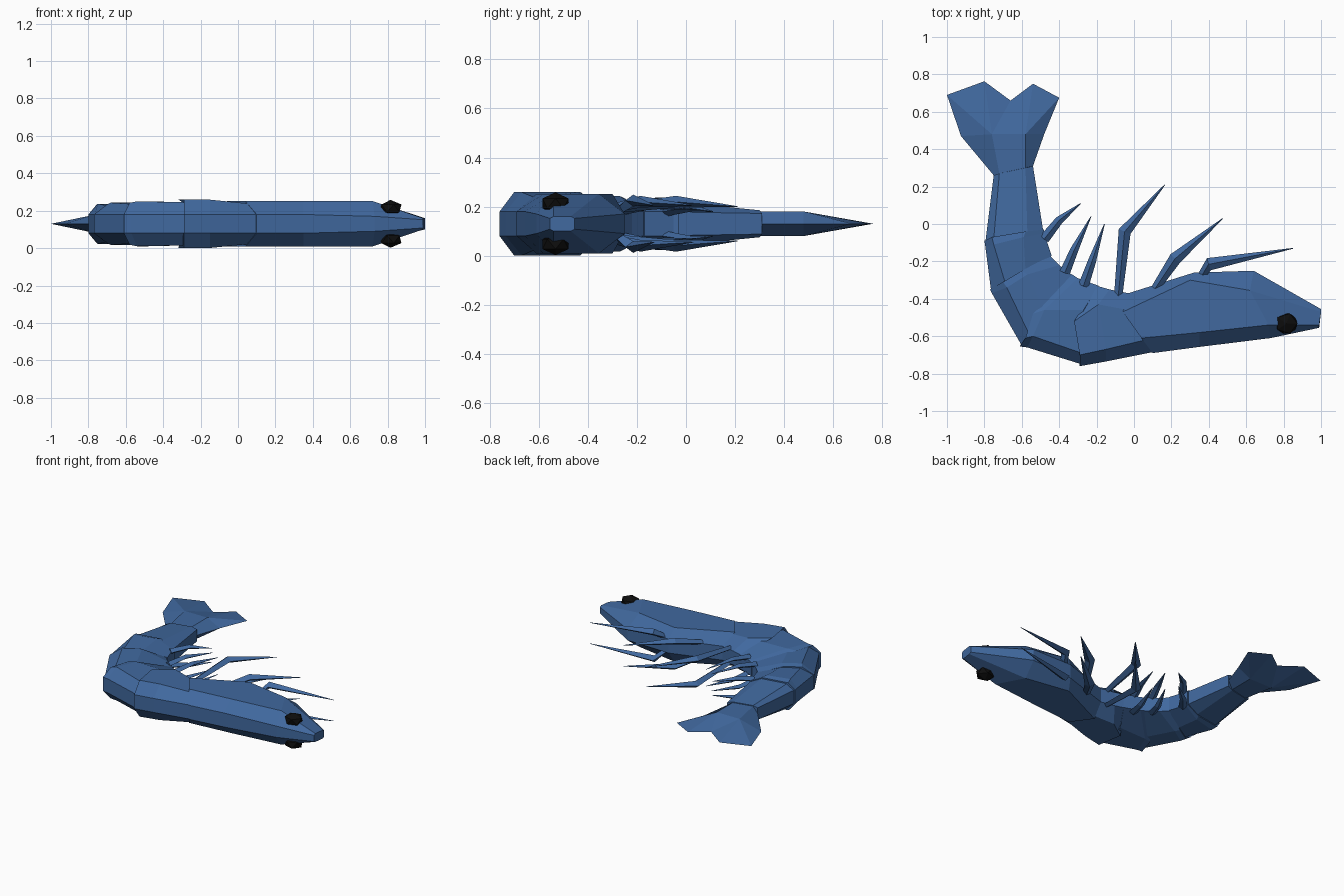
import bpy, bmesh
from mathutils import Vector

if "Cube" in bpy.data.objects:
    bpy.data.objects.remove(bpy.data.objects["Cube"])

MID = 0.13  # the animal lies on its side, symmetric about this height


def material(name, rgb):
    m = bpy.data.materials.new(name)
    m.diffuse_color = (*rgb, 1)
    m.use_nodes = True
    m.node_tree.nodes["Principled BSDF"].inputs["Base Color"].default_value = m.diffuse_color
    return m


BLUE = material("shell blue", (0.052, 0.14, 0.345))
BLACK = material("eye black", (0.004, 0.004, 0.004))


def finish(name, bm, mat):
    bmesh.ops.recalc_face_normals(bm, faces=bm.faces)
    me = bpy.data.meshes.new(name)
    bm.to_mesh(me)
    bm.free()
    me.materials.append(mat)
    ob = bpy.data.objects.new(name, me)
    bpy.context.collection.objects.link(ob)
    return ob


def loft(name, rings):
    """Skin closed rings of 3D points and cap both ends."""
    bm = bmesh.new()
    vs = [[bm.verts.new(p) for p in r] for r in rings]
    n = len(vs[0])
    for a, b in zip(vs, vs[1:]):
        for i in range(n):
            j = (i + 1) % n
            bm.faces.new((a[i], a[j], b[j], b[i]))
    bm.faces.new(vs[0])
    bm.faces.new(vs[-1])
    return finish(name, bm, BLUE)


def octagon(back, ridge1, ridge2, belly, h, edge=0.05):
    """Section from back edge over two ridges to the belly edge, mirrored in z."""
    half = [(back, edge), (ridge1, h), (ridge2, h), (belly, edge)]
    return ([(x, y, MID + z) for (x, y), z in half] +
            [(x, y, MID - z) for (x, y), z in reversed(half)])


# head shell
loft("head_shell", [
    octagon((.10, -.69), (.04, -.61), (-.06, -.47), (-.03, -.37), .121),
    octagon((.35, -.657), (.35, -.58), (.30, -.30), (.32, -.26), .122),
    octagon((.73, -.61), (.72, -.54), (.62, -.355), (.64, -.25), .121, .04),
    octagon((.99, -.555), (.99, -.54), (1.0, -.47), (1.0, -.455), .03, .022)])

# overlapping abdomen segments
segments = [
    [octagon((.10, -.685), (.06, -.62), (-.03, -.46), (-.03, -.37), .108),
     octagon((-.15, -.735), (-.15, -.67), (-.19, -.43), (-.13, -.35), .129),
     octagon((-.29, -.76), (-.29, -.70), (-.32, -.52), (-.20, -.33), .13)],
    [octagon((-.28, -.75), (-.28, -.69), (-.27, -.46), (-.19, -.33), .115),
     octagon((-.57, -.66), (-.54, -.60), (-.48, -.46), (-.30, -.29), .12),
     octagon((-.61, -.655), (-.58, -.61), (-.54, -.48), (-.33, -.27), .112)],
    [octagon((-.60, -.65), (-.56, -.59), (-.49, -.45), (-.32, -.28), .105),
     octagon((-.76, -.37), (-.68, -.34), (-.57, -.27), (-.40, -.22), .113),
     octagon((-.77, -.35), (-.70, -.31), (-.60, -.25), (-.45, -.17), .104)],
    [octagon((-.765, -.35), (-.69, -.31), (-.58, -.25), (-.44, -.17), .095),
     octagon((-.795, -.12), (-.75, -.11), (-.59, -.07), (-.48, -.05), .107),
     octagon((-.80, -.09), (-.76, -.07), (-.58, -.04), (-.48, -.03), .098)],
    [octagon((-.795, -.10), (-.75, -.08), (-.57, -.05), (-.485, -.04), .09, .048),
     octagon((-.75, .26), (-.72, .27), (-.58, .30), (-.54, .31), .055, .042)]]
for i, rings in enumerate(segments):
    loft(f"abdomen_segment_{i + 1}", rings)

# tail fan: thin sharp rim rising to a thicker middle
rim = [(-.75, .26), (-.925, .47), (-1.0, .69), (-.80, .763), (-.66, .66),
       (-.54, .75), (-.40, .675), (-.48, .48), (-.54, .31)]
bm = bmesh.new()
edge = [bm.verts.new((x, y, MID)) for x, y in rim]
for s in (1, -1):
    inner = [bm.verts.new((x, y, MID + s * .05)) for x, y in
             [(-.72, .27), (-.76, .48), (-.58, .48), (-.58, .30)]]
    a, b, c, d = inner
    bm.faces.new((a, b, c, d))
    for f in [(edge[0], edge[1], b, a), (edge[1], edge[2], b), (edge[2], edge[3], b),
              (edge[3], edge[4], b), (b, edge[4], c), (edge[4], edge[5], c),
              (edge[5], edge[6], c), (edge[6], edge[7], c),
              (edge[7], edge[8], d, c), (edge[8], edge[0], a, d)]:
        bm.faces.new(f)
finish("tail_fan", bm, BLUE)


# legs: tapered four-sided spikes through hip, knee and tip
def limb(name, pts, radii, side):
    pts = [Vector((x, y, MID + side * z)) for x, y, z in pts]
    rings = []
    for i, (p, r) in enumerate(zip(pts, radii)):
        t = (pts[min(i + 1, len(pts) - 1)] - pts[max(i - 1, 0)]).normalized()
        u = t.cross(Vector((0, 0, 1))).normalized()
        w = u.cross(t)
        rings.append([p + u * r, p + w * r * .7, p - u * r, p - w * r * .7])
    loft(name, rings)


walking = [[(.36, -.28, .05), (.40, -.215, .095), (.85, -.13, .075)],
           [(.11, -.35, .05), (.22, -.185, .09), (.475, .03, .075)],
           [(-.085, -.39, .05), (-.05, -.04, .09), (.165, .21, .07)]]
swimming = [[(-.27, -.33, .055), (-.225, -.20, .075), (-.158, .0, .06)],
            [(-.37, -.26, .055), (-.32, -.14, .075), (-.23, .04, .06)],
            [(-.48, -.08, .05), (-.40, .02, .065), (-.285, .11, .05)]]
for side, label in ((1, "upper"), (-1, "lower")):
    for i, p in enumerate(walking):
        limb(f"walking_leg_{label}_{i + 1}", p, (.022, .034, .002), side)
    for i, p in enumerate(swimming):
        limb(f"swimming_leg_{label}_{i + 1}", p, (.028, .022, .002), side)

    # eyes
    bm = bmesh.new()
    bmesh.ops.create_icosphere(bm, subdivisions=1, radius=1)
    for v in bm.verts:
        v.co = Vector((.815 + v.co.x * .066, -.532 + v.co.y * .062,
                       MID + side * (.083 + v.co.z * .045)))
    finish(f"eye_{label}", bm, BLACK)
